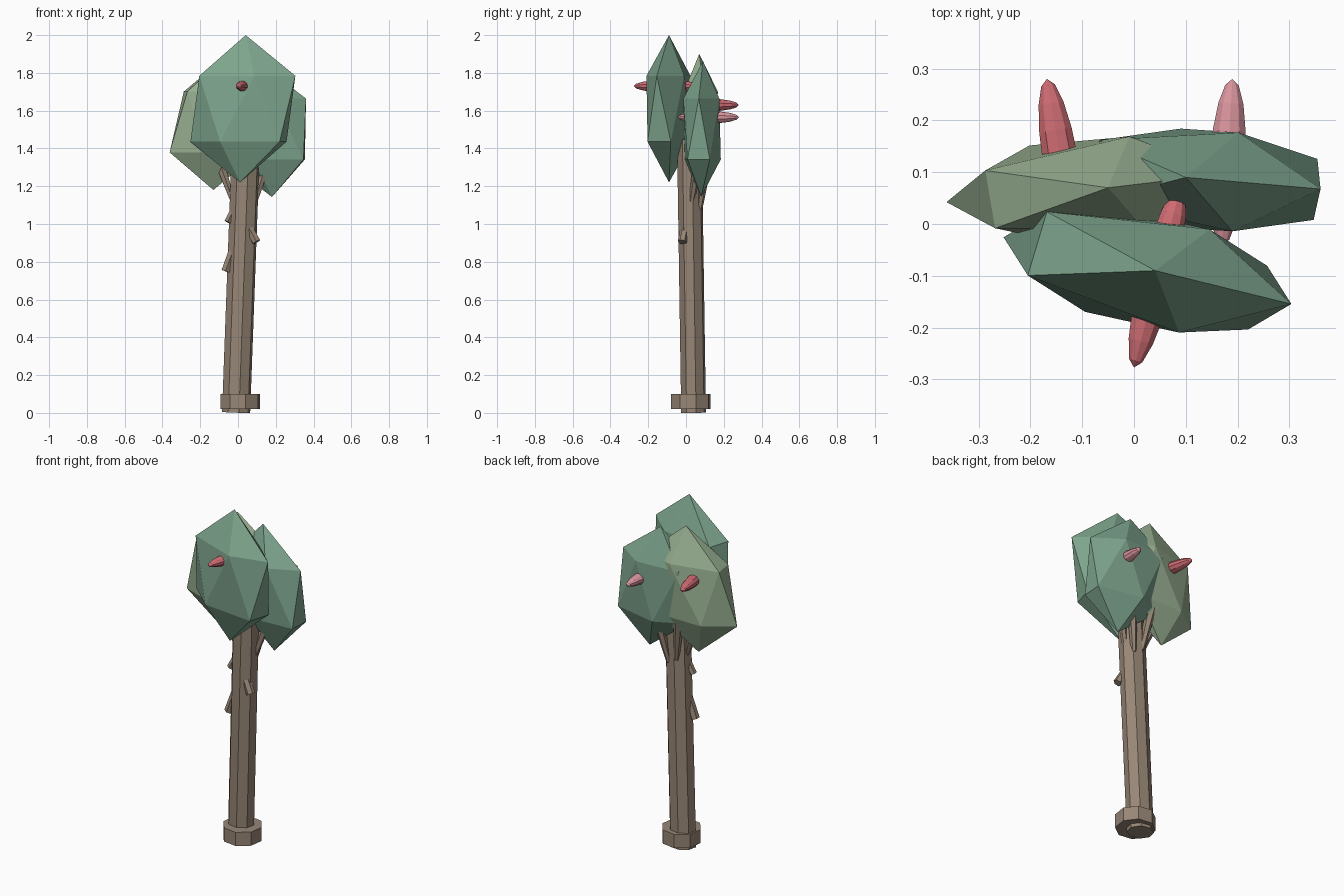
import bpy, bmesh
from math import pi
from mathutils import Matrix, Vector

if "Cube" in bpy.data.objects:
    bpy.data.objects.remove(bpy.data.objects["Cube"])


def material(name, rgb):
    m = bpy.data.materials.new(name)
    m.diffuse_color = (*rgb, 1)
    m.use_nodes = True
    m.node_tree.nodes["Principled BSDF"].inputs["Base Color"].default_value = m.diffuse_color
    return m


GREEN = material("leaf_green", (0.21, 0.38, 0.27))
DEEP = material("leaf_deep_green", (0.20, 0.36, 0.26))
PALE = material("leaf_pale_green", (0.32, 0.44, 0.29))
BARK = material("bark", (0.31, 0.24, 0.18))
RED = material("fruit_red", (0.62, 0.15, 0.17))
PINK = material("fruit_pink", (0.70, 0.30, 0.34))


def finish(name, bm, mat):
    bmesh.ops.recalc_face_normals(bm, faces=bm.faces)
    me = bpy.data.meshes.new(name)
    bm.to_mesh(me)
    bm.free()
    me.materials.append(mat)
    ob = bpy.data.objects.new(name, me)
    bpy.context.collection.objects.link(ob)
    return ob


def affine(c, u, v, w):
    """Matrix with columns u, v, w and origin c."""
    m = Matrix((u, v, w)).transposed().to_4x4()
    m.translation = c
    return m


def rod(name, a, b, r1, r2, sides=8, turn=0.0, squash=1.0):
    """Tapered flat-sided rod from a to b; squash narrows it along y."""
    a, b = Vector(a), Vector(b)
    bm = bmesh.new()
    bmesh.ops.create_cone(bm, cap_ends=True, segments=sides, radius1=r1,
                          radius2=r2, depth=(b - a).length)
    rot = Vector((0, 0, 1)).rotation_difference(b - a).to_matrix().to_4x4()
    bm.transform(Matrix.Translation((a + b) / 2) @ rot
                 @ Matrix.Diagonal((1, squash, 1, 1)) @ Matrix.Rotation(turn, 4, 'Z'))
    return finish(name, bm, BARK)


# Leaning trunk and its foot collar
rod("trunk", (-0.01, 0.04, 0.002), (0.043, 0.018, 1.45), 0.076, 0.076,
    turn=0.2, squash=0.88)
rod("foot_collar", (0.012, 0.025, 0.02), (0.012, 0.025, 0.10), 0.109, 0.109, turn=0.25)

# Cut-off twigs on the trunk
for i, (a, b, r) in enumerate([
        ((-0.066, 0.01, 0.75), (-0.020, 0.015, 0.88), 0.025),
        ((-0.055, 0.01, 1.01), (-0.010, 0.02, 1.10), 0.020),
        ((0.098, -0.02, 0.905), (0.040, 0.0, 1.01), 0.024)]):
    rod(f"twig_{i + 1}", a, b, r, r, sides=6)

# Branches spreading up into the leaves
for i, (a, b) in enumerate([
        ((-0.03, 0.03, 1.13), (-0.11, 0.06, 1.36)),
        ((0.01, 0.075, 1.10), (-0.03, 0.11, 1.36)),
        ((0.06, 0.07, 1.07), (0.11, 0.11, 1.34)),
        ((0.09, 0.03, 1.12), (0.16, 0.07, 1.36))]):
    rod(f"branch_{i + 1}", a, b, 0.015, 0.03, sides=6)

# Three flattened leaf clumps: centre, two side axes, upright axis
for name, mat, c, u, v, w in [
        ("leaf_clump_front", GREEN, (0.026, -0.09, 1.61),
         (0.303, -0.072, 0), (0.035, 0.117, 0), (0.015, 0, 0.39)),
        ("leaf_clump_left", PALE, (-0.09, 0.07, 1.54),
         (0.284, 0.031, 0), (-0.018, 0.106, 0), (0.04, 0, 0.36)),
        ("leaf_clump_right", DEEP, (0.14, 0.085, 1.503),
         (0.266, -0.022, 0), (0.007, 0.112, 0), (-0.04, 0.005, 0.36))]:
    bm = bmesh.new()
    bmesh.ops.create_icosphere(bm, subdivisions=1, radius=1)
    bm.transform(affine(c, u, v, w))
    finish(name, bm, mat)

# Long fruits running through the clumps, from tip to tip
for name, mat, a, b in [
        ("fruit_front", RED, (0.0, -0.277, 1.73), (0.09, 0.072, 1.73)),
        ("fruit_left", RED, (-0.115, -0.04, 1.63), (-0.168, 0.28, 1.63)),
        ("fruit_right", PINK, (0.17, -0.042, 1.565), (0.19, 0.28, 1.565))]:
    a, b = Vector(a), Vector(b)
    axis = (b - a) / 2
    side = axis.cross(Vector((0, 0, 1))).normalized()
    bm = bmesh.new()
    bmesh.ops.create_uvsphere(bm, u_segments=10, v_segments=8, radius=1)
    bm.transform(affine((a + b) / 2, side * 0.036, Vector((0, 0, 0.033)), axis))
    finish(name, bm, mat)
